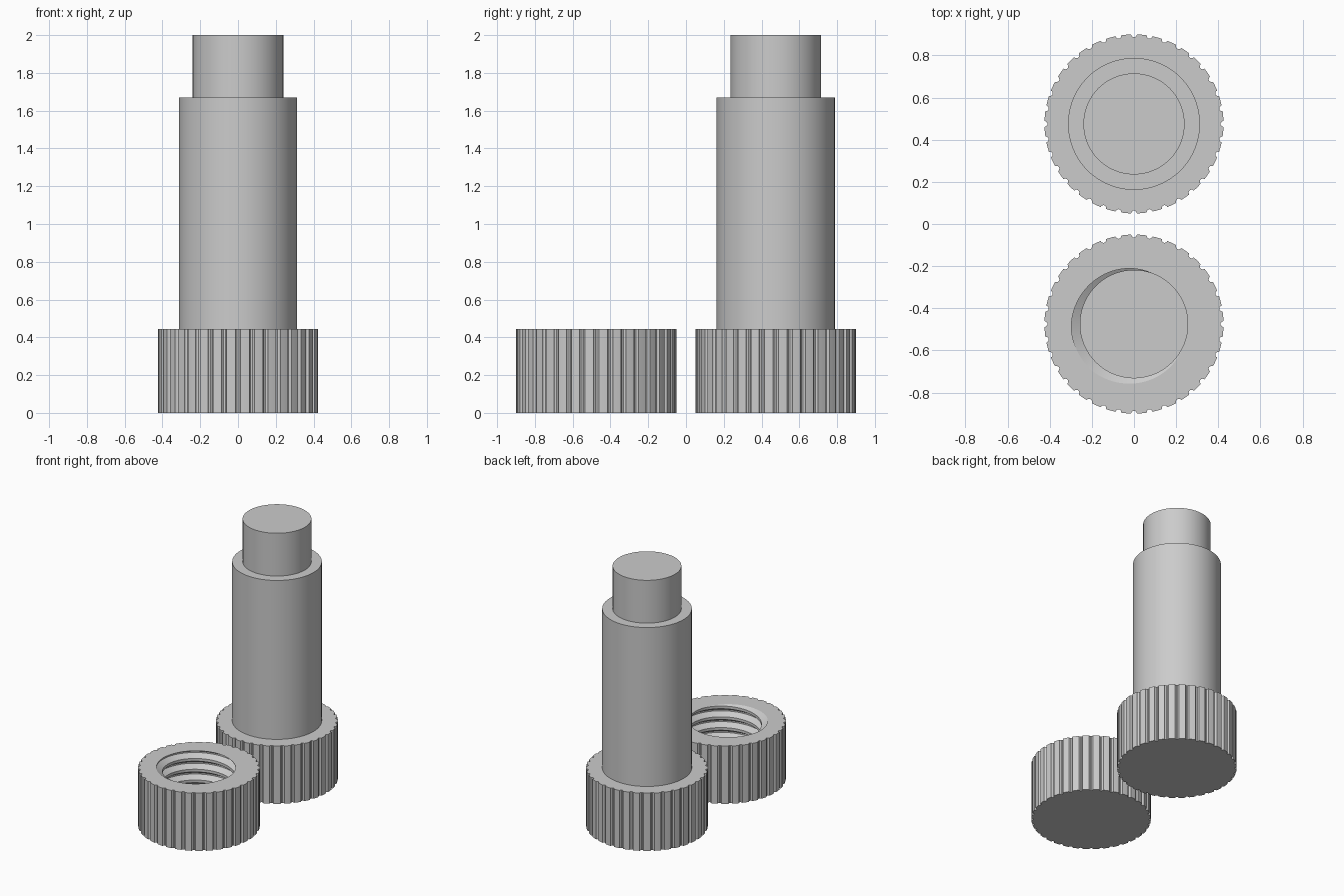
import bpy
import bmesh
from math import sin, cos, pi, radians

cube = bpy.data.objects.get("Cube")
if cube:
    bpy.data.objects.remove(cube, do_unlink=True)

GREY = (0.6, 0.6, 0.6, 1)
grey = bpy.data.materials.new("plain grey")
grey.use_nodes = True
grey.diffuse_color = GREY
grey.node_tree.nodes["Principled BSDF"].inputs["Base Color"].default_value = GREY

OFFSET = 0.475        # distance of each piece from the centre
HEAD_R, HEAD_H = 0.425, 0.445
NOTCHES, NOTCH_R = 36, 0.014
BORE_R, ROOT_R = 0.255, 0.298
PITCH, FLOOR = 0.083, 0.11
START = radians(205)  # where the groove breaks through the rim


def knurl_outline():
    """Circle with small round notches cut into it."""
    pts = []
    step = 2 * pi / NOTCHES
    half = NOTCH_R / HEAD_R
    for n in range(NOTCHES):
        mid = n * step
        for i in range(6):           # round notch
            a = pi * i / 5
            r = HEAD_R - NOTCH_R * sin(a)
            t = mid - half * cos(a)
            pts.append((r * cos(t), r * sin(t)))
        for i in (1, 2):             # land between notches
            t = mid + half + (step - 2 * half) * i / 3
            pts.append((HEAD_R * cos(t), HEAD_R * sin(t)))
    return pts


def ring(bm, pts, z):
    return [bm.verts.new((x, y, z)) for x, y in pts]


def circle(r, n=96):
    return [(r * cos(2 * pi * i / n), r * sin(2 * pi * i / n)) for i in range(n)]


def bridge(bm, low, high):
    n = len(low)
    for i in range(n):
        j = (i + 1) % n
        bm.faces.new((low[i], low[j], high[j], high[i]))


def finish(bm, name, y):
    bmesh.ops.recalc_face_normals(bm, faces=bm.faces)
    mesh = bpy.data.meshes.new(name)
    bm.to_mesh(mesh)
    bm.free()
    mesh.materials.append(grey)
    obj = bpy.data.objects.new(name, mesh)
    bpy.context.collection.objects.link(obj)
    obj.location.y = y
    bpy.ops.object.select_all(action='DESELECT')
    obj.select_set(True)
    bpy.context.view_layer.objects.active = obj
    bpy.ops.object.shade_smooth_by_angle(angle=radians(30))


def prism(name, pts, z0, z1, y):
    bm = bmesh.new()
    low, high = ring(bm, pts, z0), ring(bm, pts, z1)
    bridge(bm, low, high)
    bm.faces.new(low[::-1])
    bm.faces.new(high)
    finish(bm, name, y)


def thread_radius(z, t):
    """Bore radius at a height and angle: flat crest, sloped flanks, flat root."""
    u = (z - HEAD_H) / PITCH - (t - START) / (2 * pi)
    d = abs(u - round(u))
    k = min(max((d - 1 / 16) / (5 / 16), 0), 1)
    return ROOT_R + (BORE_R - ROOT_R) * k


def threaded_cap(name, y):
    bm = bmesh.new()
    pts = knurl_outline()
    n = len(pts)
    low, high = ring(bm, pts, 0), ring(bm, pts, HEAD_H)
    bridge(bm, low, high)
    bm.faces.new(low[::-1])
    # columns of thread corners, following the helix and cut at floor and rim
    columns = []
    for j in range(n + 1):
        t = 2 * pi * j / n
        column = []
        for turn in range(-7, 4):
            for corner in (-3 / 8, -1 / 16, 1 / 16, 3 / 8):
                z = HEAD_H + PITCH * (turn + corner + (t - START) / (2 * pi))
                z = min(max(z, FLOOR), HEAD_H)
                r = thread_radius(z, t)
                column.append(bm.verts.new((r * cos(t), r * sin(t), z)))
        columns.append(column)
    for j in range(n):
        a, b = columns[j], columns[j + 1]
        for k in range(len(a) - 1):
            if a[k].co.z != a[k + 1].co.z or b[k].co.z != b[k + 1].co.z:
                bm.faces.new((a[k], a[k + 1], b[k + 1], b[k]))
        # flat rim
        bm.faces.new((high[j], high[(j + 1) % n], b[-1], a[-1]))
    # floor of the bore
    bm.faces.new([c[0] for c in columns[:-1]])
    bmesh.ops.remove_doubles(bm, verts=bm.verts, dist=0.00002)
    bmesh.ops.dissolve_degenerate(bm, edges=bm.edges, dist=0.00002)
    loose = [v for v in bm.verts if not v.link_faces]
    bmesh.ops.delete(bm, geom=loose, context='VERTS')
    finish(bm, name, y)


# Bolt: knurled head, thick shaft, thin tip
prism("bolt_head", knurl_outline(), 0, HEAD_H, OFFSET)
prism("bolt_shaft", circle(0.313), HEAD_H, 1.67, OFFSET)
prism("bolt_tip", circle(0.24), 1.67, 2.0, OFFSET)

# Cap with internal thread
threaded_cap("threaded_cap", -OFFSET)
